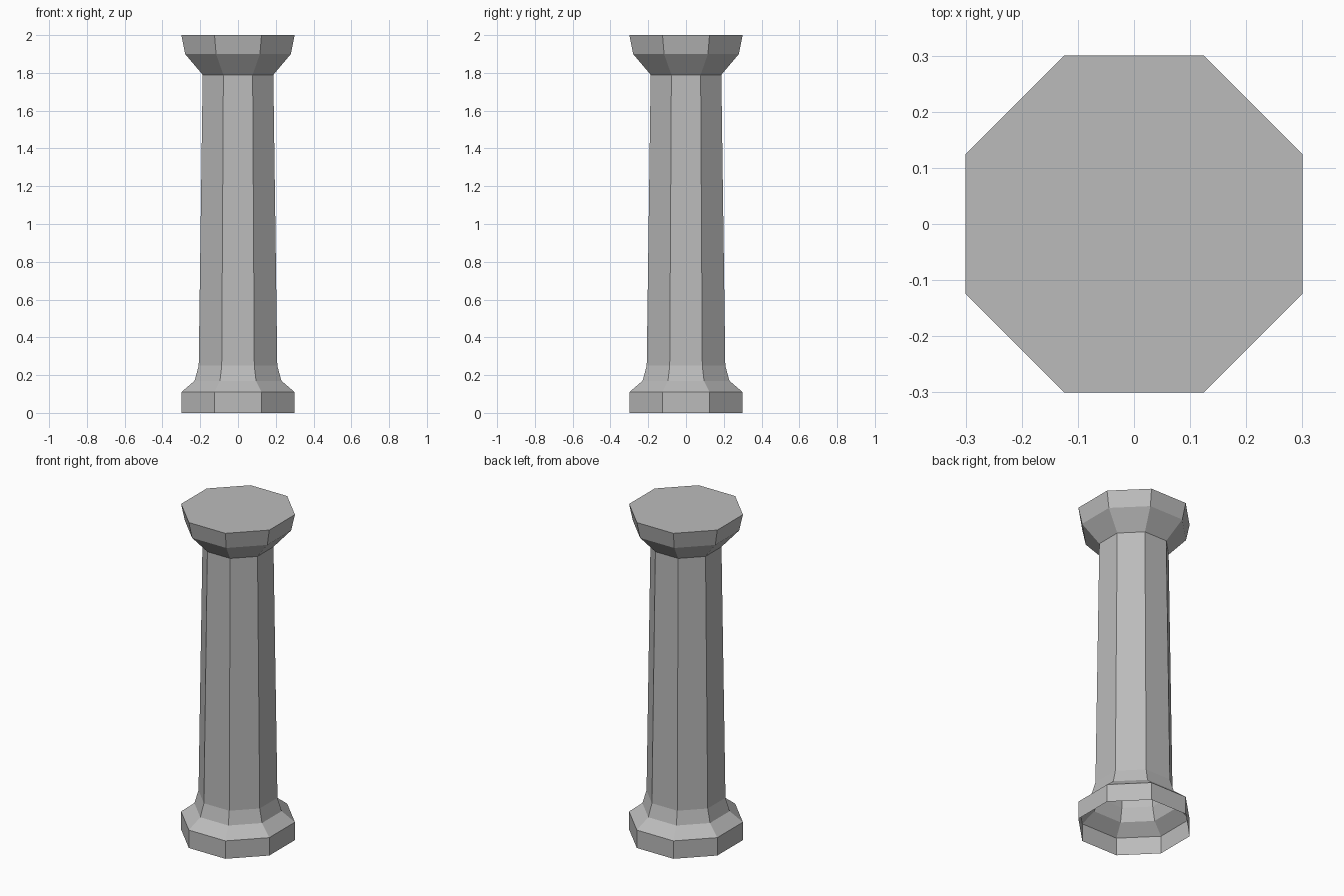
import bpy
import bmesh
import math

if "Cube" in bpy.data.objects:
    bpy.data.objects.remove(bpy.data.objects["Cube"])

SIDES = 8

# (half-width across flats, height) from the floor up
PROFILE = [(0.30, 0.0), (0.30, 0.11), (0.23, 0.17), (0.208, 0.25),
           (0.187, 1.79), (0.28, 1.90), (0.30, 2.0)]

stone = bpy.data.materials.new("grey_stone")
stone.diffuse_color = (0.5, 0.5, 0.5, 1.0)
stone.use_nodes = True
stone.node_tree.nodes["Principled BSDF"].inputs["Base Color"].default_value = stone.diffuse_color


def ring(bm, half_width, z):
    """One octagon with flat sides facing the axes."""
    r = half_width / math.cos(math.pi / SIDES)
    angles = [(i + 0.5) * 2 * math.pi / SIDES for i in range(SIDES)]
    return [bm.verts.new((r * math.cos(a), r * math.sin(a), z)) for a in angles]


# Column: plinth, flared foot, tapered shaft and capital in one shell, open below
bm = bmesh.new()
rings = [ring(bm, w, z) for w, z in PROFILE]
for low, high in zip(rings, rings[1:]):
    for i in range(SIDES):
        j = (i + 1) % SIDES
        bm.faces.new((low[i], low[j], high[j], high[i]))
bm.faces.new(rings[-1])  # flat top

mesh = bpy.data.meshes.new("column")
bm.to_mesh(mesh)
bm.free()
mesh.materials.append(stone)
column = bpy.data.objects.new("column", mesh)
bpy.context.collection.objects.link(column)
